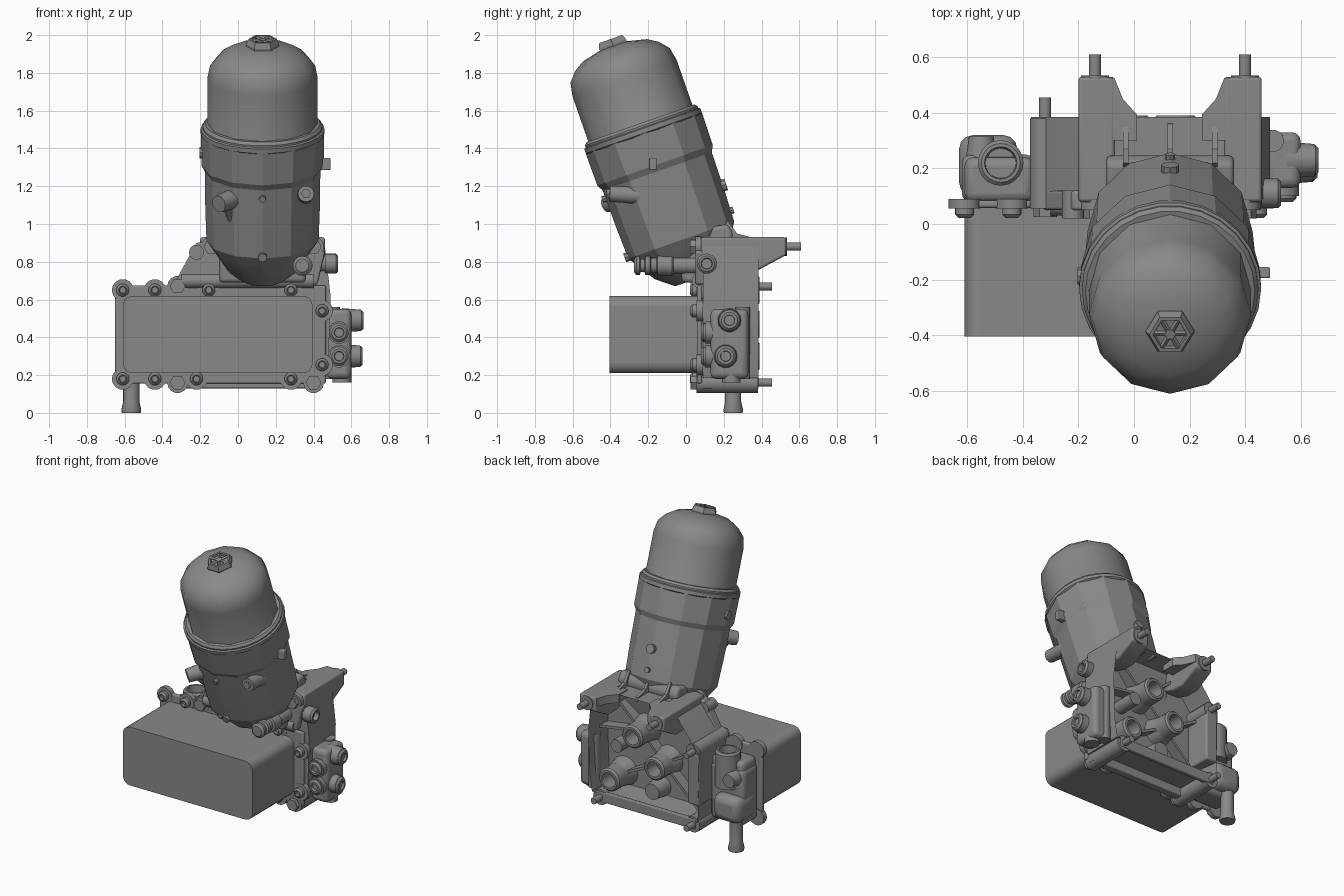
import bpy, bmesh, math
from mathutils import Vector

cube = bpy.data.objects.get("Cube")
if cube:
    bpy.data.objects.remove(cube)

metal = bpy.data.materials.new("cast grey")
metal.use_nodes = True
GREY = (0.25, 0.25, 0.25, 1)
metal.diffuse_color = GREY
metal.node_tree.nodes["Principled BSDF"].inputs["Base Color"].default_value = GREY


def finish(name, bm, angle=35, bevel=0):
    bmesh.ops.remove_doubles(bm, verts=bm.verts, dist=1e-5)
    bmesh.ops.recalc_face_normals(bm, faces=bm.faces)
    me = bpy.data.meshes.new(name)
    bm.to_mesh(me)
    bm.free()
    me.materials.append(metal)
    ob = bpy.data.objects.new(name, me)
    bpy.context.scene.collection.objects.link(ob)
    if bevel:
        mod = ob.modifiers.new("round", 'BEVEL')
        mod.width, mod.segments = bevel, 3
    bpy.ops.object.select_all(action='DESELECT')
    ob.select_set(True)
    bpy.context.view_layer.objects.active = ob
    bpy.ops.object.shade_smooth_by_angle(angle=math.radians(angle))
    return ob


def lathe(name, profile, origin, axis, sides=16, angle=35):
    """Turn (radius, distance) pairs around an axis."""
    bm = bmesh.new()
    q = Vector(axis).to_track_quat('Z', 'Y')
    rings = [[bm.verts.new(Vector(origin) + q @ Vector((
        r * math.cos(math.tau * i / sides), r * math.sin(math.tau * i / sides), t)))
        for i in range(sides)] for r, t in profile]
    for a, b in zip(rings, rings[1:]):
        for i in range(sides):
            j = (i + 1) % sides
            bm.faces.new((a[i], a[j], b[j], b[i]))
    return finish(name, bm, angle)


def rod(name, p0, p1, r, r2=None, sides=14):
    d = Vector(p1) - Vector(p0)
    end = r if r2 is None else r2
    return lathe(name, [(0, 0), (r, 0), (end, d.length), (0, d.length)], p0, d, sides)


def tube(name, p0, p1, r, hole, depth):
    d = Vector(p1) - Vector(p0)
    n = d.length
    return lathe(name, [(0, 0), (r, 0), (r, n - .012), (r - .012, n), (hole, n),
                        (hole * .9, n - depth), (0, n - depth)], p0, d, 20)


def box(name, lo, hi, bevel=0.015):
    bm = bmesh.new()
    bmesh.ops.create_cube(bm, size=1)
    for v in bm.verts:
        v.co = [(l + h) / 2 + c * (h - l) for l, h, c in zip(lo, hi, v.co)]
    return finish(name, bm, 35, bevel)


def prism(name, pts, axis, lo, hi, bevel=0):
    """Extrude an outline along an axis; the points fill the other two axes in order."""
    bm = bmesh.new()
    face = bm.faces.new([bm.verts.new(Vector(
        (lo, *p) if axis == 0 else (p[0], lo, p[1]) if axis == 1 else (*p, lo))) for p in pts])
    ext = bmesh.ops.extrude_face_region(bm, geom=[face])
    step = Vector([hi - lo if i == axis else 0 for i in range(3)])
    bmesh.ops.translate(bm, verts=[v for v in ext["geom"] if isinstance(v, bmesh.types.BMVert)], vec=step)
    return finish(name, bm, 35, bevel)


# Tilted filter canister frame: distances run along the axis from the seam
TILT = math.radians(19.3)
SEAM = Vector((.13, -.23, 1.5))
UP = Vector((0, -math.sin(TILT), math.cos(TILT)))
OUT = Vector((0, UP.z, -UP.y))


def on_body(angle, r, t):
    """Point on the canister; zero degrees is +x and 270 is the front."""
    a = math.radians(angle)
    return SEAM + UP * t + Vector((1, 0, 0)) * (r * math.cos(a)) + OUT * (r * math.sin(a))


lathe("canister_dome", [(.305, -.01), (.292, .02), (.292, .29), (.278, .36), (.235, .41),
                        (.18, .444), (.08, .468), (0, .47)], SEAM, UP, 12, 40)
lathe("canister_seam_ring", [(.28, .035), (.305, .035), (.318, .02), (.318, .01), (.328, .005),
                             (.328, -.02), (.31, -.03), (.28, -.03)], SEAM, UP, 26)
lathe("canister_body", [(.28, 0), (.326, -.02), (.324, -.20), (.306, -.235), (.303, -.45), (.297, -.62),
                        (.265, -.67), (.20, -.77), (.11, -.84), (0, -.84)], SEAM, UP, 12, 20)

# Hexagonal drain cap with a spoked recess
lathe("cap_hexagon", [(0, .44), (.085, .44), (.088, .478), (.075, .508), (.062, .508),
                      (.058, .492), (0, .492)], SEAM, UP, 6, 20)
rod("cap_hub", SEAM + UP * .48, SEAM + UP * .507, .02, sides=6)
for i in range(6):
    rod("cap_spoke", on_body(60 * i, .01, .498), on_body(60 * i, .066, .498), .009, sides=4)

# Fittings around the canister
rod("body_spout", on_body(237, .20, -.31), on_body(233, .385, -.31), .058, .046)
rod("spout_web", on_body(234, .28, -.44), on_body(234, .325, -.33), .012, .025)
rod("body_plug", (.35, -.12, 1.145), (.36, -.405, 1.16), .05, .043)
rod("plug_hexagon", (.36, -.40, 1.16), (.36, -.42, 1.16), .026, sides=6)
for ang, r, t, size in ((270, .30, -.28, .018), (270, .29, -.61, .024), (90, .298, -.42, .032),
                        (90, .29, -.56, .018), (180, .31, -.13, .03)):
    rod("body_lug", on_body(ang, r - .05, t), on_body(ang, r + .024, t), size, sides=8)
box("collar_lug", (.42, -.195, 1.285), (.49, -.155, 1.35), .006)

# Open-backed cast housing with a deep rim along its lower edge
outline = [(-.36, .185), (.46, .185), (.48, .30), (.49, .62), (.46, .88), (.42, .92),
           (-.15, .92), (-.20, .88), (-.32, .72), (-.37, .66)]
bm = bmesh.new()
back = bm.faces.new([bm.verts.new((x, .385, z)) for x, z in outline])
front = bm.faces.new([bm.verts.new((x, .09, z)) for x, z in outline])
bv, fv = list(back.verts), list(front.verts)
for i in range(len(outline)):
    j = (i + 1) % len(outline)
    bm.faces.new((bv[i], bv[j], fv[j], fv[i]))
bmesh.ops.recalc_face_normals(bm, faces=bm.faces)
bmesh.ops.inset_region(bm, faces=[back], thickness=.025, use_even_offset=True)
bmesh.ops.translate(bm, verts=list(back.verts), vec=(0, -.18, 0))
finish("housing_shell", bm)
box("lower_rim", (-.34, .355, .13), (.43, .385, .20), .006)
box("front_rim", (-.34, .085, .13), (.45, .14, .20), .006)
prism("neck_block", [(-.02, .69), (.20, .69), (.25, .95), (.22, 1.0), (-.05, .95)], 0, -.10, .36, .02)
prism("front_shoulder", [(-.22, .90), (-.10, .92), (.40, .92), (.46, .85), (.42, .68), (-.34, .68)], 1, .05, .12, .01)

# Interior ribs and ports
ribs = [((.15, .65), (-.14, .88)), ((.15, .65), (.40, .88)), ((-.02, .47), (-.34, .65)),
        ((-.02, .47), (-.33, .18)), ((.33, .30), (.42, .18)), ((.15, .65), (-.02, .47)),
        ((-.02, .47), (.33, .30)), ((.15, .65), (.48, .60))]
for (x0, z0), (x1, z1) in ribs:
    n = Vector((z0 - z1, x1 - x0)).normalized() * .009
    prism("housing_rib", [(x0 + n.x, z0 + n.y), (x1 + n.x, z1 + n.y),
                          (x1 - n.x, z1 - n.y), (x0 - n.x, z0 - n.y)], 1, .19, .28)
for x, z in ((.15, .65), (.33, .30), (-.02, .47)):
    tube("oil_port", (x, .15, z), (x, .39, z), .08, .052, .15)
    rod("port_root", (x, .19, z), (x, .29, z), .105, .08)
rod("round_boss", (.29, .15, .54), (.29, .36, .54), .045)
rod("lower_passage", (.04, .15, .27), (.04, .32, .27), .075, .055)

# Rear mounting arms with deck gussets and webs
for x0, x1, side in ((-.20, -.07, 1), (.325, .46, -1)):
    prism("mounting_arm", [(.08, .93), (.53, .93), (.53, .835), (.39, .76), (.30, .76), (.08, .83)],
          0, x0, x1, .012)
    inner = x1 if side > 0 else x0
    prism("arm_gusset", [(inner - .02 * side, .525), (inner, .525), (inner + .03 * side, .45),
                         (inner + .08 * side, .395), (inner + .08 * side, .30),
                         (inner - .02 * side, .30)], 2, .87, .928)
for x in (-.03, .13, .29):
    prism("deck_web", [(.15, .90), (.37, .90), (.36, .925), (.27, .95), (.22, 1.02)], 0, x - .01, x + .01)

# Long through bolts: boss, washer and hexagon in front, stud behind
for x, z, y0, y1, r in ((-.14, .88, .04, .61, .05), (.40, .88, .04, .61, .05),
                        (-.32, .67, .045, .455, .055), (-.32, .16, .045, .455, .055),
                        (.40, .16, .045, .455, .055)):
    rod("bolt_boss", (x, y0 + .03, z), (x, y1 - .075, z), r)
    rod("bolt_washer", (x, y0 + .01, z), (x, y0 + .04, z), .055)
    rod("bolt_head", (x, y0 - .02, z), (x, y0 + .02, z), .042, sides=6)
    rod("bolt_stud", (x, y0, z), (x, y1, z), .022)

# Cooler block and its flange
core = box("cooler_core", (-.61, -.405, .21), (.395, .07, .62), 0)
weights = core.data.attributes.new("bevel_weight_edge", 'FLOAT', 'EDGE')
for e in core.data.edges:
    a, b = (core.data.vertices[i].co for i in e.vertices)
    weights.data[e.index].value = 1 if abs(a.y - b.y) > .1 else 0
mod = core.modifiers.new("round corners", 'BEVEL')
mod.limit_method, mod.width, mod.segments = 'WEIGHT', .055, 5
box("cooler_flange", (-.65, .058, .155), (.465, .085, .675), .01)
for x, z in ((-.61, .65), (-.44, .65), (-.155, .65), (.28, .65), (.445, .54),
             (.445, .255), (.28, .18), (-.22, .18), (-.44, .18), (-.61, .18)):
    rod("flange_boss", (x, .055, z), (x, .09, z), .058)
    tube("flange_screw", (x, .07, z), (x, .022, z), .034, .018, .02)

# Coolant elbow on the right end, with outlet pipe
box("elbow_base", (-.62, .08, .17), (-.36, .25, .56), .03)
tube("elbow_inlet", (-.48, .22, .42), (-.48, .22, .67), .082, .058, .12)
box("inlet_block", (-.61, .08, .44), (-.36, .24, .61), .03)
box("lower_chamber", (-.63, .10, .20), (-.42, .32, .38), .05)
rod("chamber_cap", (-.55, .20, .50), (-.55, .315, .50), .06, .045)
lathe("outlet_pipe", [(0, 0), (.05, 0), (.053, .015), (.043, .06), (.043, .22), (0, .22)],
      (-.565, .25, 0), (0, 0, 1), 18)
box("corner_wall", (-.37, .15, .30), (-.28, .385, .66), .012)

# Sensor block on the left end
box("sensor_block", (.47, .13, .18), (.60, .33, .55), .03)
for z, y, x in ((.49, .23, .665), (.30, .21, .66)):
    rod("sensor_neck", (.55, y, z), (x - .015, y, z), .066, .058)
    tube("sensor_socket", (.60, y, z), (x, y, z), .055, .028, .025)
for z in (.425, .30):
    rod("front_plug_neck", (.535, .2, z), (.535, .10, z), .06)
    tube("front_plug", (.535, .12, z), (.535, .08, z), .05, .026, .02)
rod("block_foot", (.55, .24, .16), (.55, .24, .30), .05)
rod("side_pipe", (.50, .30, .18), (.50, .30, .56), .04)

# Pressure valve and side connector under the canister
lathe("pressure_valve", [(0, 0), (.035, 0), (.05, .012), (.05, .03), (.035, .035), (.035, .055),
                         (.05, .06), (.05, .085), (.04, .09), (.04, .12), (.055, .125), (.055, .2),
                         (.045, .21), (.045, .36), (0, .36)], (.34, -.275, .78), (0, 1, 0))
rod("side_connector", (.34, .11, .79), (.50, .11, .79), .045)
tube("side_connector_end", (.46, .11, .79), (.53, .11, .79), .053, .03, .03)
rod("shoulder_boss", (-.22, .02, .85), (-.22, .12, .85), .04)
rod("lower_gallery", (-.30, .07, .70), (.40, .07, .70), .04)
